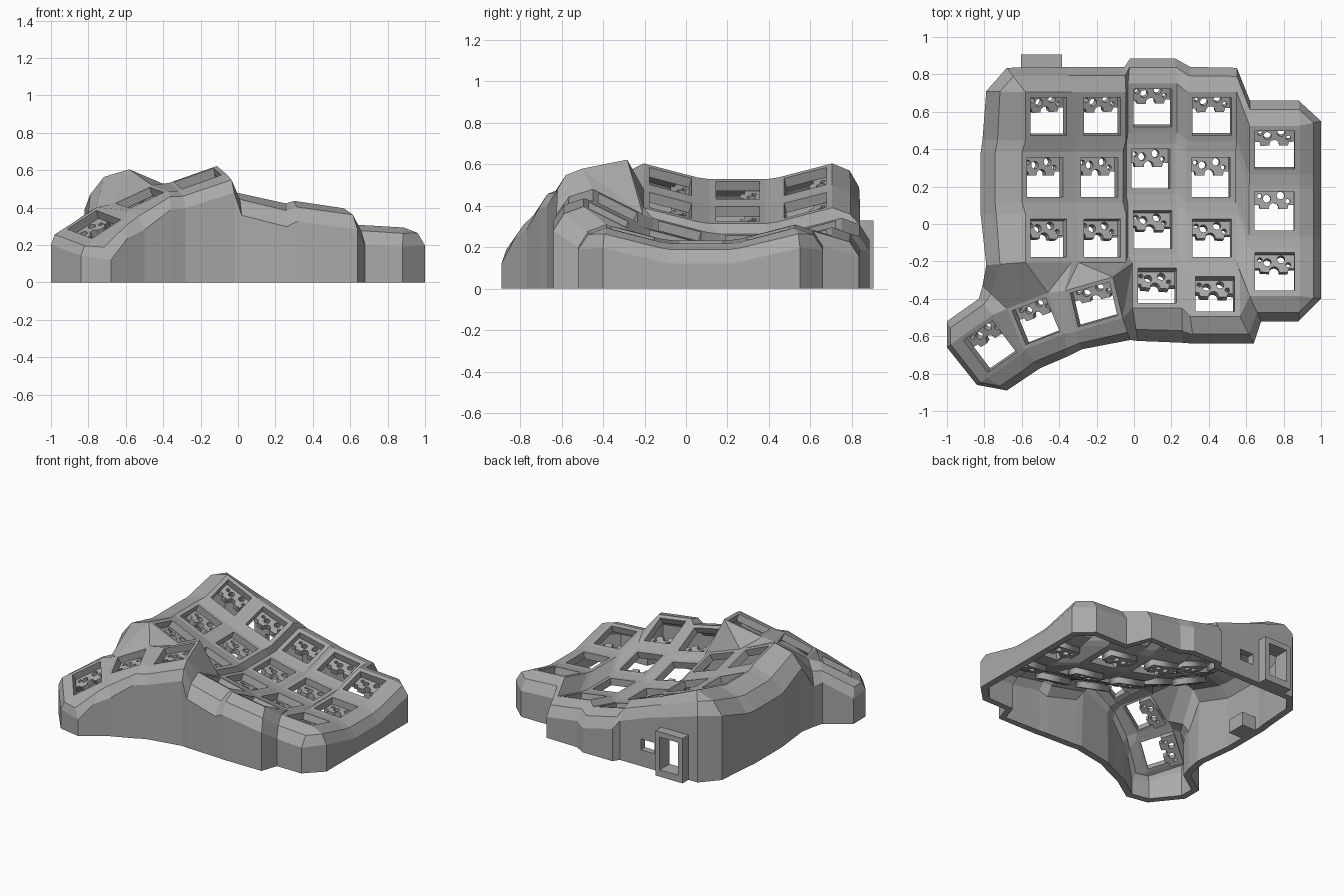
import bpy, bmesh, math
from mathutils import Vector, Matrix

cube = bpy.data.objects.get("Cube")
if cube:
    bpy.data.objects.remove(cube, do_unlink=True)

grey = bpy.data.materials.new("plain_grey")
grey.use_nodes = True
GREY = (0.4, 0.4, 0.4, 1)
grey.diffuse_color = GREY
grey.node_tree.nodes["Principled BSDF"].inputs["Base Color"].default_value = GREY

HALF = 0.105      # half of a key opening
PITCH = 0.325     # spacing of keys along a column
BEND = 0.4        # curvature of the columns
SIDES = {"bl": (-1, 1), "br": (1, 1), "fl": (-1, -1), "fr": (1, -1)}


def make_object(name, bm):
    mesh = bpy.data.meshes.new(name)
    bm.to_mesh(mesh)
    bm.free()
    mesh.materials.append(grey)
    obj = bpy.data.objects.new(name, mesh)
    bpy.context.collection.objects.link(obj)
    return obj


def box(name, low, high):
    bm = bmesh.new()
    low, high = Vector(low), Vector(high)
    bmesh.ops.create_cube(bm, size=1, matrix=Matrix.Translation((low + high) / 2)
                          @ Matrix.Diagonal((*(high - low), 1)))
    return make_object(name, bm)


# Key positions: centre, half width vector, half depth vector, rim factor
keys = {}
columns = [(-0.475, 0.25, 0.475, -0.43, 3), (-0.185, 0.25, 0.36, -0.36, 3),
           (0.09, 0.295, 0.235, -0.22, 4), (0.41, 0.25, 0.2, -0.15, 4),
           (0.75, 0.07, 0.225, -0.06, 3)]
for c, (x, y, z, slope, rows) in enumerate(columns):
    for r in range(rows):
        dy = (1 - r) * PITCH * (0.96 if r == 3 else 1)
        rise = BEND * dy * dy
        across = Vector((1, 0, slope)).normalized() * HALF
        along = Vector((0, 1, 2 * BEND * dy)).normalized() * HALF
        keys[c, r] = (Vector((x - slope * rise, y + dy, z + rise)), across, along, 1.28)
thumbs = [((-0.215, -0.43, 0.555), (0.105, 0.03, 0.037), (-0.021, 0.09, 0.018)),
          ((-0.525, -0.52, 0.452), (0.09, 0.035, 0.042), (-0.037, 0.09, 0.013)),
          ((-0.77, -0.655, 0.31), (0.077, 0.053, 0.05), (-0.065, 0.085, 0.025))]
for n, (centre, across, along) in enumerate(thumbs):
    keys["T", n] = (Vector(centre), Vector(across), Vector(along), 1.22)

# Key deck: a ring of faces round each opening
bm = bmesh.new()
rim, hole = {}, {}
order = ["bl", "fl", "fr", "br"]
for k, (centre, across, along, grow) in keys.items():
    for s in order:
        i, j = SIDES[s]
        offset = across * i + along * j
        rim[k, s] = bm.verts.new(centre + offset * grow)
        hole[k, s] = bm.verts.new(centre + offset)
    for a, b in zip(order, order[1:] + order[:1]):
        bm.faces.new((rim[k, a], rim[k, b], hole[k, b], hole[k, a]))


def face(*corners):
    bm.faces.new([rim[(c, r), s] for c, r, s in corners])


# Webs between neighbouring keys
for c, r in [k for k in keys if k[0] != "T"]:
    down, side, diag = (c, r + 1) in keys, (c + 1, r) in keys, (c + 1, r + 1) in keys
    if down:
        face((c, r, "fl"), (c, r + 1, "bl"), (c, r + 1, "br"), (c, r, "fr"))
    if side:
        face((c, r, "br"), (c, r, "fr"), (c + 1, r, "fl"), (c + 1, r, "bl"))
    if down and side and diag:
        face((c, r, "fr"), (c, r + 1, "br"), (c + 1, r + 1, "bl"), (c + 1, r, "fl"))
for n in (0, 1):
    face(("T", n + 1, "br"), ("T", n + 1, "fr"), ("T", n, "fl"), ("T", n, "bl"))
# Webs from the thumb keys to the columns
face((0, 2, "fl"), ("T", 1, "bl"), ("T", 1, "br"))
face((0, 2, "fl"), ("T", 1, "br"), (0, 2, "fr"))
face((0, 2, "fr"), ("T", 1, "br"), ("T", 0, "bl"))
face((0, 2, "fr"), ("T", 0, "bl"), (1, 2, "fl"))
face((1, 2, "fl"), ("T", 0, "bl"), ("T", 0, "br"))
face((1, 2, "fl"), ("T", 0, "br"), (1, 2, "fr"))
face((1, 2, "fr"), ("T", 0, "br"), (2, 3, "bl"))
face((1, 2, "fr"), (2, 3, "bl"), (2, 2, "fl"))
face(("T", 0, "br"), ("T", 0, "fr"), (2, 3, "bl"))
face(("T", 0, "fr"), (2, 3, "fl"), (2, 3, "bl"))
face((3, 2, "fr"), (3, 3, "br"), (4, 2, "fl"))
face((3, 3, "br"), (3, 3, "fr"), (4, 2, "fl"))

# Outer wall: each rim corner is paired with points of the floor outline
outline = [
    (0, 0, "bl", -.79, .71), (0, 0, "fl", -.81, .45), (0, 1, "bl", -.82, .38),
    (0, 1, "fl", -.82, .11), (0, 2, "bl", -.82, .05), (0, 2, "fl", -.79, -.22),
    ("T", 1, "bl", -.81, -.33), ("T", 2, "br", -.83, -.40), ("T", 2, "bl", -1, -.52),
    ("T", 2, "bl", -1, -.66), ("T", 2, "fl", -.84, -.86), ("T", 2, "fl", -.68, -.89),
    ("T", 2, "fr", -.59, -.83), ("T", 1, "fl", -.5, -.77), ("T", 1, "fr", -.36, -.71),
    ("T", 0, "fl", -.28, -.67), ("T", 0, "fr", -.02, -.62), (2, 3, "fl", .02, -.625),
    (2, 3, "fr", .26, -.635), (3, 3, "fl", .32, -.64), (3, 3, "fr", .64, -.64),
    (4, 2, "fl", .68, -.52), (4, 2, "fr", .88, -.52), (4, 2, "fr", 1, -.40),
    (4, 2, "br", 1, -.12), (4, 1, "fr", 1, -.07), (4, 1, "br", 1, .2),
    (4, 0, "fr", 1, .26), (4, 0, "br", 1, .55), (4, 0, "br", .88, .66),
    (4, 0, "bl", .62, .66), (3, 0, "br", .55, .835), (3, 0, "bl", .3, .84),
    (2, 0, "br", .22, .885), (2, 0, "bl", -.02, .885), (1, 0, "br", -.05, .84),
    (1, 0, "bl", -.3, .84), (0, 0, "br", -.36, .84), (0, 0, "bl", -.68, .835)]
strips = []
for c, r, s, x, y in outline:
    top = rim[(c, r), s]
    flat = Vector((x, y, top.co.z)) - top.co
    drop = Vector((0, 0, 0.05 + 0.4 * flat.length))
    strips.append([top, bm.verts.new(top.co + flat * 0.65 - drop * 0.3),
                   bm.verts.new(top.co + flat - drop), bm.verts.new((x, y, 0))])
for a, b in zip(strips, strips[1:] + strips[:1]):
    for i in range(3):
        ring = [a[i], a[i + 1], b[i + 1], b[i]]
        bm.faces.new(list(dict.fromkeys(ring)))
bmesh.ops.recalc_face_normals(bm, faces=bm.faces)
if sum(f.normal.z * f.calc_area() for f in bm.faces) < 0:
    bmesh.ops.reverse_faces(bm, faces=bm.faces)
case = make_object("case_shell", bm)
solid = case.modifiers.new("thickness", "SOLIDIFY")
solid.thickness, solid.offset = 0.05, -1

# Openings for the two ports in the back wall
for name, low, high in [("cable_port_cutter", (-.57, .7, .05), (-.42, .95, .29)),
                        ("jack_port_cutter", (-.33, .7, .12), (-.22, .95, .2))]:
    cutter = box(name, low, high)
    cutter.hide_render = True
    cutter.hide_viewport = True
    cutter.display_type = "WIRE"
    cut = case.modifiers.new(name, "BOOLEAN")
    cut.object, cut.operation, cut.solver = cutter, "DIFFERENCE", "EXACT"

# Raised frame round the cable port
for name, low, high in [("left", (-.42, .8, 0), (-.385, .905, .33)),
                        ("right", (-.605, .8, 0), (-.57, .905, .33)),
                        ("top", (-.57, .8, .29), (-.42, .905, .33)),
                        ("bottom", (-.57, .8, 0), (-.42, .905, .05))]:
    box("port_frame_" + name, low, high)
box("screw_post", (-.79, .2, 0), (-.66, .34, .1))


# Switch holder: a notched half plate with pin holes, one under each key
def loop(curve, points):
    spline = curve.splines.new("POLY")
    spline.points.add(len(points) - 1)
    for p, (x, y) in zip(spline.points, points):
        p.co = (x, y, 0, 1)
    spline.use_cyclic_u = True


def arc(x, y, radius, start, end, steps):
    angles = [math.radians(start + (end - start) * i / steps) for i in range(steps + 1)]
    return [(x + radius * math.cos(a), y + radius * math.sin(a)) for a in angles]


curve = bpy.data.curves.new("switch_holder", "CURVE")
curve.dimensions, curve.fill_mode, curve.extrude = "2D", "BOTH", 0.2
loop(curve, [(-1.1, 1.15), (-1.1, 0.3), (-0.75, 0.3), (-0.7, 0.1), (-0.25, 0.1)]
     + arc(0, 0.15, 0.25, 180, 0, 8)
     + [(0.25, 0.1), (0.7, 0.1), (0.75, 0.3), (1.1, 0.3), (1.1, 1.15)])
for x, y, radius in [(-0.35, 0.62, 0.2), (0.35, 0.78, 0.2), (-0.72, 0.75, 0.12), (0.72, 0.5, 0.12)]:
    loop(curve, arc(x, y, radius, 0, 330, 11))
temp = bpy.data.objects.new("switch_holder_outline", curve)
bpy.context.collection.objects.link(temp)
bpy.context.view_layer.update()
holder = bpy.data.meshes.new_from_object(temp.evaluated_get(bpy.context.evaluated_depsgraph_get()))
bpy.data.objects.remove(temp)
holder.materials.clear()
holder.materials.append(grey)
for (c, r), (centre, across, along, grow) in keys.items():
    name = f"thumb_switch_holder_{r + 1}" if c == "T" else f"switch_holder_{c + 1}_{r + 1}"
    obj = bpy.data.objects.new(name, holder)
    up = across.cross(along).normalized()
    frame = Matrix((across, along, up * HALF)).transposed().to_4x4()
    obj.matrix_world = Matrix.Translation(centre - up * 0.075) @ frame
    bpy.context.collection.objects.link(obj)
